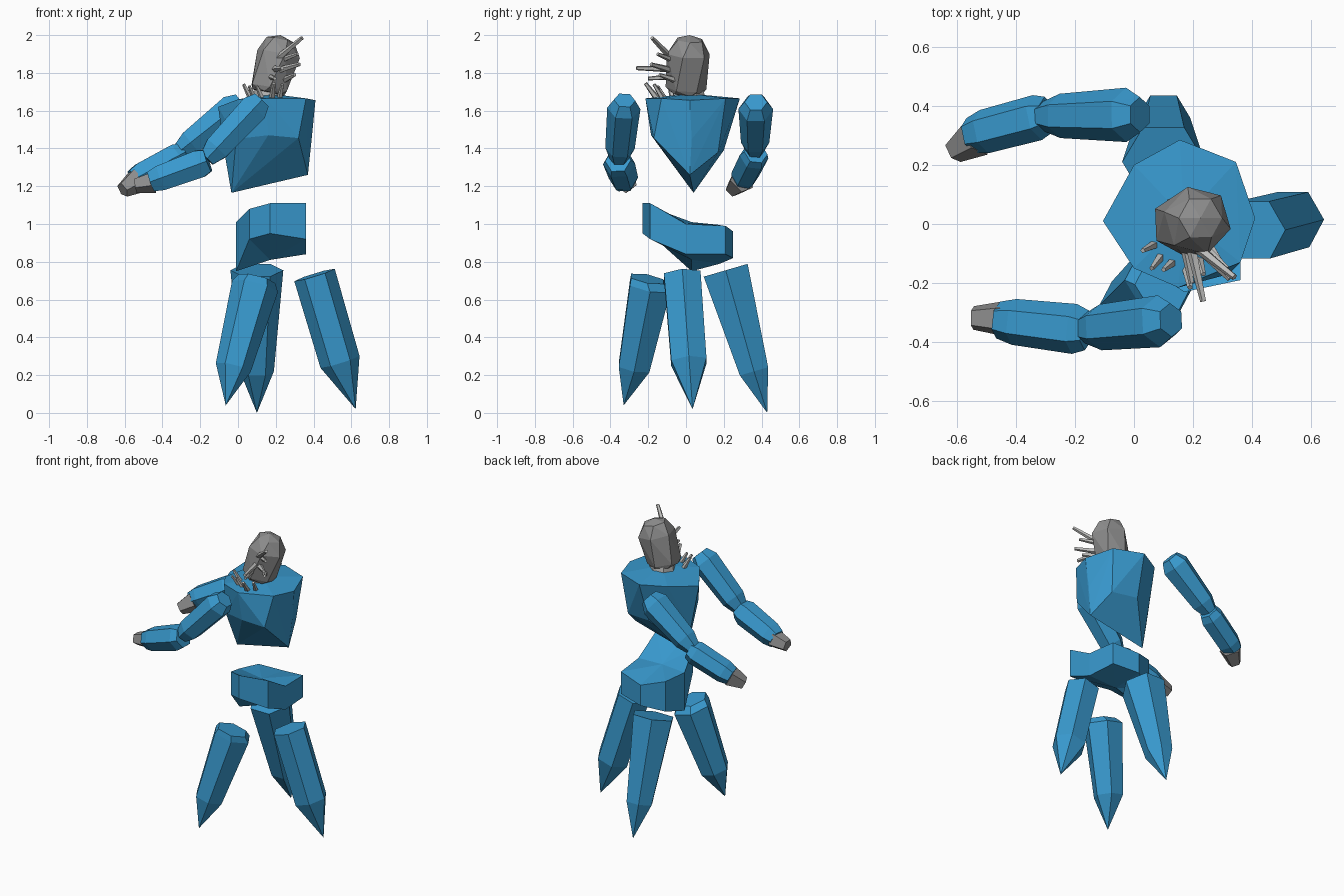
import bpy, bmesh, math
from mathutils import Vector

if "Cube" in bpy.data.objects:
    bpy.data.objects.remove(bpy.data.objects["Cube"])


def material(name, rgb):
    m = bpy.data.materials.new(name)
    m.diffuse_color = (*rgb, 1)
    m.use_nodes = True
    m.node_tree.nodes["Principled BSDF"].inputs["Base Color"].default_value = m.diffuse_color
    return m


BLUE = material("crystal blue", (0.04, 0.32, 0.62))
GREY = material("stone grey", (0.27, 0.27, 0.27))
PALE = material("pale grey", (0.50, 0.50, 0.49))


def finish(bm, name, mat):
    bmesh.ops.recalc_face_normals(bm, faces=bm.faces)
    me = bpy.data.meshes.new(name)
    bm.to_mesh(me)
    bm.free()
    me.materials.append(mat)
    ob = bpy.data.objects.new(name, me)
    bpy.context.collection.objects.link(ob)
    return ob


def hull(name, points, mat):
    """Faceted convex rock around a few points."""
    bm = bmesh.new()
    for p in points:
        bm.verts.new(p)
    res = bmesh.ops.convex_hull(bm, input=bm.verts[:])
    loose = {g for g in res["geom_interior"] if isinstance(g, bmesh.types.BMVert)}
    bmesh.ops.delete(bm, geom=list(loose), context='VERTS')
    return finish(bm, name, mat)


def shard(name, rings, mat, sides=6, phase=0.0, twist=0.0):
    """Faceted spindle through rings of (centre, radius); radius 0 is a tip."""
    a, b = Vector(rings[0][0]), Vector(rings[-1][0])
    d = (b - a).normalized()
    side = d.cross(Vector((0, 1, 0)) if abs(d.y) < 0.7 else Vector((0, 0, 1))).normalized()
    up = d.cross(side)
    pts = []
    for k, (c, r) in enumerate(rings):
        if r == 0:
            pts.append(Vector(c))
            continue
        for i in range(sides):
            t = 2 * math.pi * i / sides + phase + twist * k
            pts.append(Vector(c) + r * (math.cos(t) * side + math.sin(t) * up))
    return hull(name, pts, mat)


def limb(name, a, b, r0, r1, taper=0.6):
    """Barrel shaped arm section with narrowed ends."""
    a, b = Vector(a), Vector(b)
    shard(name, [(a, r0 * taper), (a.lerp(b, 0.14), r0),
                 (a.lerp(b, 0.82), r1), (b, r1 * taper)], BLUE, phase=math.pi / 6)


# legs: cut crystal tops narrowing to points
shard("side_leg", [((.405, -.02, .73), .112), ((.54, .015, .27), .108),
                   ((.623, .035, .02), 0)], BLUE)
shard("front_leg", [((.10, -.205, .71), .10), ((.09, -.19, .67), .125),
                    ((-.025, -.275, .24), .095), ((-.065, -.33, .04), 0)], BLUE)
shard("back_leg", [((.10, .21, .755), .14), ((.10, .36, .22), .09),
                   ((.10, .43, .0), 0)], BLUE)

# pelvis: eight sided belt, raised at the front: x, y, top z, bottom z
belt = [(-.01, .03, 1.01, .75), (.06, -.16, 1.08, .92), (.17, -.23, 1.11, .95),
        (.36, -.19, 1.11, .92), (.36, .0, 1.0, .84), (.345, .21, .99, .84),
        (.17, .25, .96, .82), (.03, .18, .995, .79)]
bm = bmesh.new()
top = [bm.verts.new((x, y, t)) for x, y, t, b in belt]
low = [bm.verts.new((x, y, b)) for x, y, t, b in belt]
crown = bm.verts.new((.18, .0, 1.005))
base = bm.verts.new((.17, .03, .81))
for i in range(8):
    j = (i + 1) % 8
    bm.faces.new((top[i], top[j], low[j], low[i]))
    bm.faces.new((top[i], top[j], crown))
    bm.faces.new((low[i], low[j], base))
finish(bm, "pelvis", BLUE)

# chest: octagonal shoulders over a slanted keel
chest = [(-.105, .01, 1.62), (0, .20, 1.66), (.155, .285, 1.665), (.345, .21, 1.665),
         (.41, .02, 1.655), (.36, -.13, 1.665), (.15, -.215, 1.665), (0, -.15, 1.66),
         (.17, .02, 1.69),
         (.16, -.185, 1.47), (.32, -.17, 1.455), (.39, .03, 1.45), (.37, .02, 1.26),
         (.32, .17, 1.38), (.14, .20, 1.39), (-.065, .04, 1.34), (-.01, -.12, 1.45),
         (-.035, .04, 1.165)]
hull("chest", chest, BLUE)

# arms reaching sideways
limb("back_upper_arm", (.02, .37, 1.645), (-.31, .365, 1.385), .092, .075, .65)
limb("back_forearm", (-.29, .37, 1.375), (-.555, .30, 1.235), .078, .075, .8)
limb("front_upper_arm", (.125, -.325, 1.655), (-.165, -.355, 1.345), .088, .078, .65)
limb("front_forearm", (-.16, -.36, 1.335), (-.46, -.325, 1.225), .085, .078, .8)

# hands
shard("back_hand", [((-.535, .295, 1.23), .072), ((-.61, .245, 1.18), .042)], GREY, 5)
shard("front_hand", [((-.445, -.32, 1.225), .062), ((-.545, -.318, 1.205), .042)], GREY, 5)

# neck and leaning head
shard("neck", [((.165, .02, 1.65), .085), ((.165, .015, 1.74), .075)], PALE, 7)
shard("head", [((.16, .0, 1.695), .088), ((.165, .0, 1.72), .108),
               ((.215, .012, 1.90), .118), ((.225, .02, 1.975), .075),
               ((.225, .02, 2.0), .0)], GREY, 6, phase=.3, twist=.25)

# spikes on the face and collar: root, tip, radius
spikes = [((.19, -.06, 1.86), (.34, -.18, 1.985), .02),
          ((.20, -.06, 1.81), (.325, -.185, 1.845), .02),
          ((.19, -.06, 1.82), (.235, -.262, 1.825), .02),
          ((.17, -.06, 1.78), (.195, -.20, 1.77), .018),
          ((.21, -.05, 1.86), (.315, -.15, 1.90), .018),
          ((.24, -.05, 1.76), (.30, -.14, 1.79), .018),
          ((.07, -.07, 1.66), (.03, -.09, 1.74), .016),
          ((.09, -.11, 1.66), (.06, -.15, 1.73), .016),
          ((.13, -.13, 1.66), (.10, -.155, 1.73), .016),
          ((.18, -.15, 1.66), (.19, -.215, 1.745), .018),
          ((.22, -.12, 1.66), (.235, -.17, 1.74), .016)]
for i, (root, tip, r) in enumerate(spikes):
    shard(f"spike_{i + 1}", [(root, r), (tip, r * .55)], PALE, 5)
